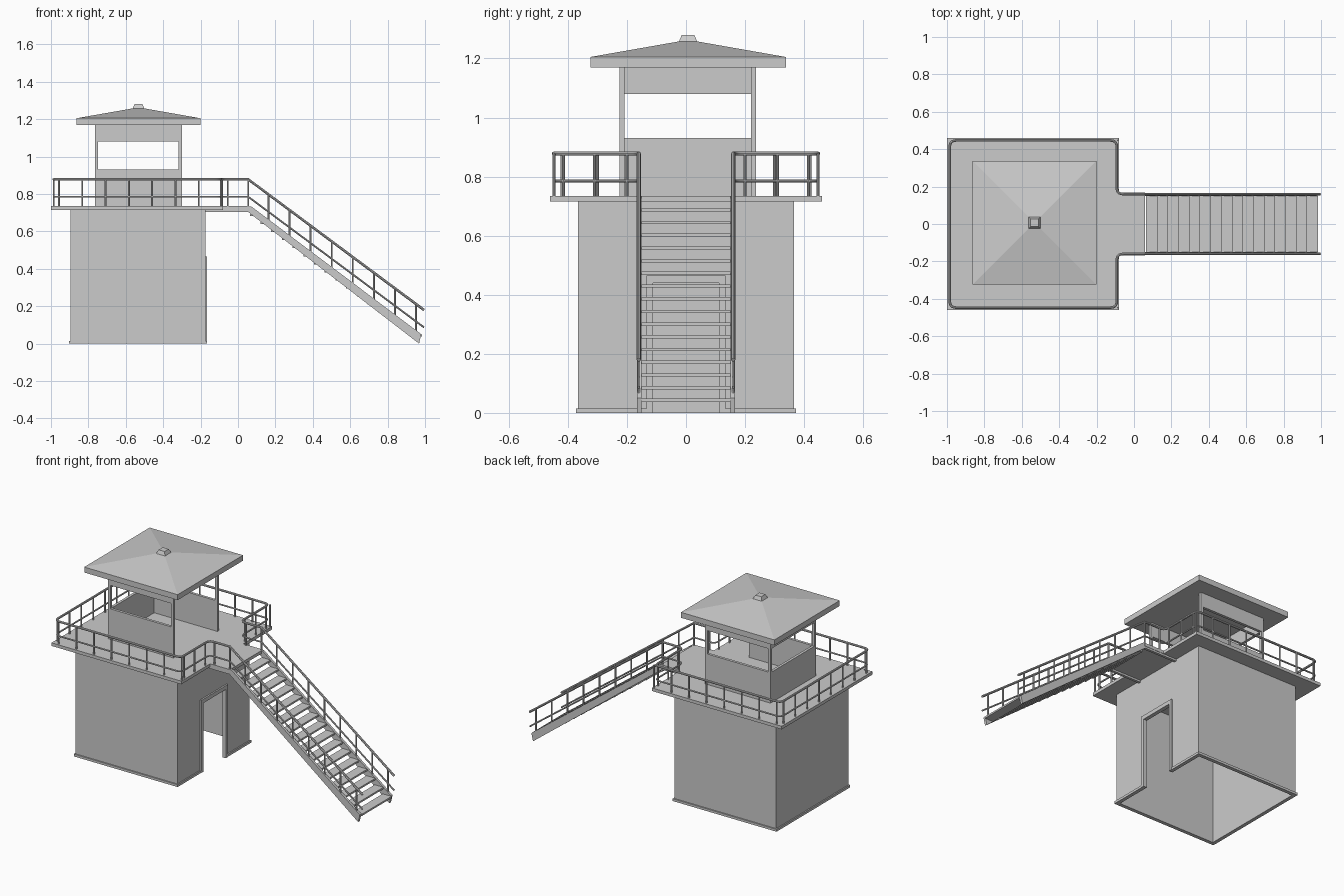
import bpy, bmesh
from mathutils import Vector

if "Cube" in bpy.data.objects:
    bpy.data.objects.remove(bpy.data.objects["Cube"])

grey = bpy.data.materials.new("plain_grey")
grey.diffuse_color = (0.6, 0.6, 0.6, 1)
grey.use_nodes = True
grey.node_tree.nodes["Principled BSDF"].inputs["Base Color"].default_value = grey.diffuse_color


def add(name, mesh):
    ob = bpy.data.objects.new(name, mesh)
    bpy.context.collection.objects.link(ob)
    mesh.materials.clear()
    mesh.materials.append(grey)
    return ob


def boxes(name, items):
    """One object from boxes given as (x0, x1, y0, y1, z0, z1)."""
    bm = bmesh.new()
    for x0, x1, y0, y1, z0, z1 in items:
        for v in bmesh.ops.create_cube(bm, size=1)["verts"]:
            v.co = (x1 if v.co.x > 0 else x0, y1 if v.co.y > 0 else y0,
                    z1 if v.co.z > 0 else z0)
    me = bpy.data.meshes.new(name)
    bm.to_mesh(me)
    bm.free()
    return add(name, me)


def stack(name, cx, cy, rings):
    """Square rings (half width, z) joined into a closed solid."""
    bm = bmesh.new()
    loops = [[bm.verts.new((cx + sx * h, cy + sy * h, z))
              for sx, sy in ((-1, -1), (1, -1), (1, 1), (-1, 1))] for h, z in rings]
    for a, b in zip(loops, loops[1:]):
        for i in range(4):
            j = (i + 1) % 4
            bm.faces.new((a[i], a[j], b[j], b[i]))
    bm.faces.new(loops[0][::-1])
    bm.faces.new(loops[-1])
    bmesh.ops.remove_doubles(bm, verts=bm.verts, dist=1e-4)
    me = bpy.data.meshes.new(name)
    bm.to_mesh(me)
    bm.free()
    return add(name, me)


def prism(name, profile, y0, y1):
    """Side profile (x, z) extruded along y."""
    bm = bmesh.new()
    f = bm.faces.new([bm.verts.new((x, y0, z)) for x, z in profile])
    r = bmesh.ops.extrude_face_region(bm, geom=[f])
    for v in r["geom"]:
        if isinstance(v, bmesh.types.BMVert):
            v.co.y = y1
    bmesh.ops.recalc_face_normals(bm, faces=bm.faces)
    me = bpy.data.meshes.new(name)
    bm.to_mesh(me)
    bm.free()
    return add(name, me)


def pipes(name, paths, radius):
    cu = bpy.data.curves.new(name, "CURVE")
    cu.dimensions = "3D"
    cu.bevel_depth = radius
    cu.bevel_resolution = 2
    cu.use_fill_caps = True
    for path in paths:
        sp = cu.splines.new("POLY")
        sp.points.add(len(path) - 1)
        for p, co in zip(sp.points, path):
            p.co = (*co, 1)
    tmp = bpy.data.objects.new(name + "_tmp", cu)
    bpy.context.collection.objects.link(tmp)
    dg = bpy.context.evaluated_depsgraph_get()
    me = bpy.data.meshes.new_from_object(tmp.evaluated_get(dg))
    bpy.data.objects.remove(tmp)
    ob = add(name, me)
    bpy.context.view_layer.objects.active = ob
    ob.select_set(True)
    bpy.ops.object.shade_smooth_by_angle()
    ob.select_set(False)
    return ob


def fillet(pts, r):
    out = [pts[0]]
    for a, b, c in zip(pts, pts[1:], pts[2:]):
        p, q = b + (a - b).normalized() * r, b + (c - b).normalized() * r
        for i in range(6):
            t = i / 5
            out.append(p * (1 - t) ** 2 + b * 2 * t * (1 - t) + q * t * t)
    return out + [pts[-1]]


# ground room: hollow, open below, doorway on +x
T, D = 0.015, 0.112
X0, X1, Y = -0.895, -0.175, 0.365
boxes("base_walls", [
    (X0, X0 + T, -Y, Y, 0, 0.715),
    (X0 + T, X1, -Y, -Y + T, 0, 0.715), (X0 + T, X1, Y - T, Y, 0, 0.715),
    (X1 - T, X1, -Y + T, -D, 0, 0.715), (X1 - T, X1, D, Y - T, 0, 0.715),
    (X1 - T, X1, -D, D, 0.44, 0.715)])
P = 0.008
boxes("plinth", [
    (X0 - P, X0, -Y - P, Y + P, 0, 0.015),
    (X0, X1 + P, -Y - P, -Y, 0, 0.015), (X0, X1 + P, Y, Y + P, 0, 0.015),
    (X1, X1 + P, -Y, -0.133, 0, 0.015), (X1, X1 + P, 0.133, Y, 0, 0.015)])
boxes("door_frame", [
    (X1 - T, X1 + 0.01, -0.133, -D, 0, 0.465), (X1 - T, X1 + 0.01, D, 0.133, 0, 0.465),
    (X1 - T, X1 + 0.01, -D, D, 0.44, 0.465)])

# deck and landing
boxes("deck", [(-1, -0.08, -0.46, 0.46, 0.715, 0.735)])
boxes("landing", [(-0.08, 0.06, -0.168, 0.168, 0.715, 0.735)])

# stairs
for s, side in ((-1, "front"), (1, "back")):
    prism("stringer_" + side,
          [(-0.175, 0.703), (0.055, 0.703), (0.968, 0.0), (0.98, 0.05),
           (0.07, 0.734), (-0.175, 0.734)], s * 0.15, s * 0.166)
boxes("treads", [(0.063 + 0.0572 * i, 0.125 + 0.0572 * i, -0.15, 0.15,
                  0.682 - 0.043 * i, 0.693 - 0.043 * i) for i in range(16)])

# railings: one bent path round deck, landing and stairs
EX, EY, IX, IY = -0.985, 0.447, -0.092, 0.16


def rail_path(z):
    half = fillet([Vector(p) for p in ((EX, 0, z), (EX, -EY, z), (IX, -EY, z),
                                       (IX, -IY, z), (0.055, -IY, z))], 0.035)
    half.append(Vector((0.995, -IY, z - 0.743 * 0.94)))
    return [Vector((p.x, -p.y, p.z)) for p in half[:0:-1]] + half


pipes("top_rail", [rail_path(0.878)], 0.007)
pipes("middle_rail", [rail_path(0.785)], 0.005)

posts = []
for s in (-1, 1):
    for i in range(8):
        posts.append((-0.957 + 0.1245 * i, s * EY, 0.73, 0.878))
    for i in range(4):
        posts.append((EX, s * (0.06 + 0.12 * i), 0.73, 0.878))
    for y in (0.415, 0.31, 0.2):
        posts.append((IX, s * y, 0.73, 0.878))
    for x in (-0.055, 0.055):
        posts.append((x, s * IY, 0.73, 0.878))
    for i in range(8):
        x = 0.163 + 0.1127 * i
        posts.append((x, s * IY, 0.72 - 0.753 * (x - 0.07), 0.878 - 0.743 * (x - 0.055)))
pipes("rail_posts", [[(x, y, a), (x, y, b)] for x, y, a, b in posts], 0.005)

# lookout cabin: corner posts, low walls, headers, open on +x
A, B, C, E, W = -0.765, -0.30, -0.225, 0.237, 0.017
boxes("cabin_posts", [(x, x + W, y, y + W, 0.735, 1.17)
                      for x in (A, B - W) for y in (C, E - W)])
panels = []
for z0, z1 in ((0.735, 0.93), (1.08, 1.17)):
    panels += [(A + W, B - W, C, C + W, z0, z1), (A + W, B - W, E - W, E, z0, z1),
               (A, A + W, C + W, E - W, z0, z1)]
boxes("cabin_walls", panels)

# roof and cap
stack("roof", -0.532, 0.007, [(0.331, 1.17), (0.331, 1.205), (0.0, 1.263)])
stack("roof_cap", -0.532, 0.007, [(0.032, 1.255), (0.021, 1.28)])
